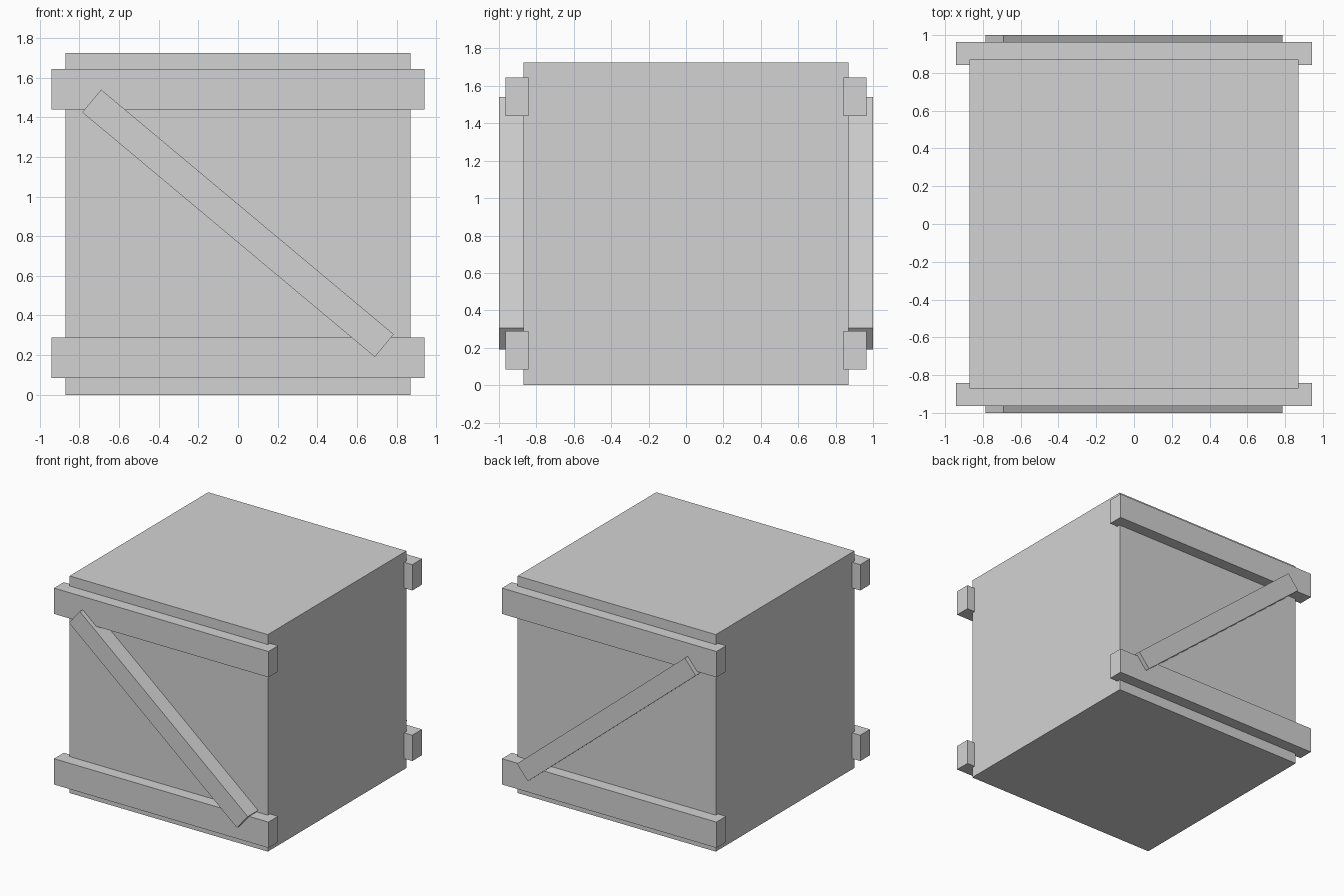
import bpy
import math

if "Cube" in bpy.data.objects:
    bpy.data.objects.remove(bpy.data.objects["Cube"])

gray = bpy.data.materials.new("light gray")
gray.diffuse_color = (0.65, 0.65, 0.65, 1)
gray.use_nodes = True
gray.node_tree.nodes["Principled BSDF"].inputs["Base Color"].default_value = gray.diffuse_color


def block(name, size, centre, tilt=0.0):
    """Flat-faced box, optionally tilted about y."""
    bpy.ops.mesh.primitive_cube_add(size=1, location=centre, rotation=(0, tilt, 0))
    ob = bpy.context.object
    ob.name = name
    ob.scale = size
    bpy.ops.object.transform_apply(location=False, rotation=False, scale=True)
    ob.data.materials.append(gray)
    return ob


# Main body of the crate
block("crate_body", (1.742, 1.74, 1.724), (0, 0, 0.862))

# Planks on the front and back
for side, s in (("front", -1), ("back", 1)):
    for level, z in (("lower", 0.187), ("upper", 1.542)):
        block(f"{side}_{level}_rail", (1.884, 0.122, 0.205), (0, s * 0.903, z))
    # Diagonal brace, high at -x on both sides
    block(f"{side}_diagonal_brace", (1.924, 0.13, 0.149),
          (0, s * 0.935, 0.865), math.radians(39.9))
